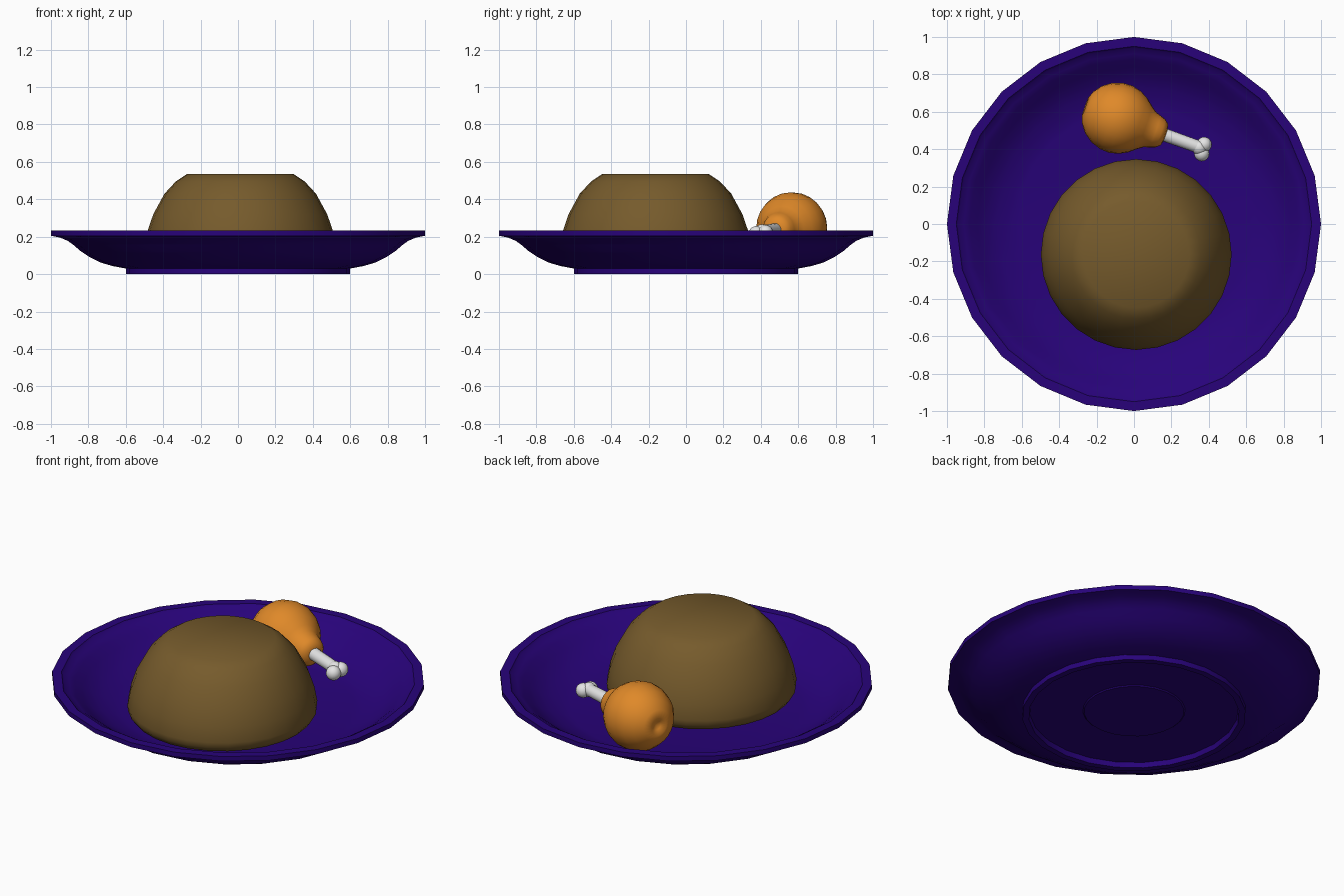
import bpy, bmesh, math
from mathutils import Vector

if "Cube" in bpy.data.objects:
    bpy.data.objects.remove(bpy.data.objects["Cube"])


def material(name, rgb):
    m = bpy.data.materials.new(name)
    m.diffuse_color = (*rgb, 1)
    m.use_nodes = True
    m.node_tree.nodes["Principled BSDF"].inputs["Base Color"].default_value = m.diffuse_color
    return m


purple = material("purple glaze", (0.021, 0.0008, 0.195))
brown = material("brown crust", (0.18, 0.104, 0.025))
orange = material("roast orange", (0.74, 0.25, 0.022))
white = material("bone white", (0.78, 0.78, 0.78))


def finish(ob, mat, angle):
    ob.data.materials.append(mat)
    bpy.ops.object.select_all(action='DESELECT')
    ob.select_set(True)
    bpy.context.view_layer.objects.active = ob
    bpy.ops.object.shade_smooth_by_angle(angle=math.radians(angle))


def lathe(name, profile, sides, mat, angle=35, loc=(0, 0, 0), axis=(0, 0, 1)):
    """Revolve (radius, height) points about z, then aim z along axis."""
    bm = bmesh.new()
    rings = []
    for r, z in profile:
        if r == 0:
            rings.append([bm.verts.new((0, 0, z))] * sides)
        else:
            rings.append([bm.verts.new((r * math.cos(math.tau * i / sides),
                                        r * math.sin(math.tau * i / sides), z))
                          for i in range(sides)])
    for a, b in zip(rings, rings[1:]):
        for i in range(sides):
            j = (i + 1) % sides
            bm.faces.new(list(dict.fromkeys((a[i], a[j], b[j], b[i]))))
    bmesh.ops.recalc_face_normals(bm, faces=bm.faces)
    me = bpy.data.meshes.new(name)
    bm.to_mesh(me)
    bm.free()
    ob = bpy.data.objects.new(name, me)
    bpy.context.collection.objects.link(ob)
    ob.location = loc
    ob.rotation_mode = 'QUATERNION'
    if tuple(axis) != (0, 0, 1):
        ob.rotation_quaternion = Vector(axis).to_track_quat('Z', 'Y')
    finish(ob, mat, angle)
    return ob


# Plate: underside with foot ring, rim lip, then the inner bowl
lathe("plate", [
    (0, 0.024), (0.268, 0.024), (0.275, 0.03), (0.56, 0.03), (0.565, 0), (0.6, 0),
    (0.6, 0.03), (0.67, 0.043), (0.735, 0.062), (0.79, 0.089), (0.84, 0.122),
    (0.88, 0.156), (0.91, 0.178), (0.95, 0.195), (1, 0.205), (1, 0.232),
    (0.95, 0.232), (0.94, 0.219), (0.91, 0.208), (0.88, 0.188), (0.84, 0.155),
    (0.79, 0.119), (0.735, 0.093), (0.67, 0.073), (0.62, 0.063), (0, 0.063)], 24, purple)

# Flat-topped loaf, rounded under to rest on the plate
lathe("loaf", [
    (0, 0.066), (0.43, 0.066), (0.485, 0.09), (0.507, 0.12), (0.51, 0.15),
    (0.494, 0.235), (0.465, 0.32), (0.405, 0.43), (0.345, 0.495), (0.285, 0.535),
    (0, 0.535)], 28, brown, 50, (0.012, -0.163, 0))

# Drumstick: meat and bone share one axis
start = Vector((-0.09, 0.567, 0.248))
axis = (Vector((0.35, 0.41, 0.228)) - start).normalized()
lathe("drumstick_meat", [
    (0, -0.155), (0.025, -0.165), (0.05, -0.182), (0.09, -0.168), (0.134, -0.134),
    (0.168, -0.088), (0.187, -0.03), (0.19, 0.02), (0.178, 0.07), (0.155, 0.115),
    (0.122, 0.155), (0.1, 0.185), (0.09, 0.215), (0.08, 0.245), (0.06, 0.268),
    (0.03, 0.275), (0, 0.275)], 24, orange, 60, start, axis)
lathe("drumstick_bone", [(0, 0.22), (0.036, 0.22), (0.034, 0.46), (0, 0.46)],
      16, white, 40, start, axis)

# Knuckles at the bone end
for i, p in enumerate([(0.375, 0.425, 0.222), (0.362, 0.376, 0.216), (0.35, 0.408, 0.226)]):
    bpy.ops.mesh.primitive_uv_sphere_add(segments=16, ring_count=10, radius=0.041, location=p)
    knob = bpy.context.object
    knob.name = f"bone_knuckle_{i + 1}"
    finish(knob, white, 60)
